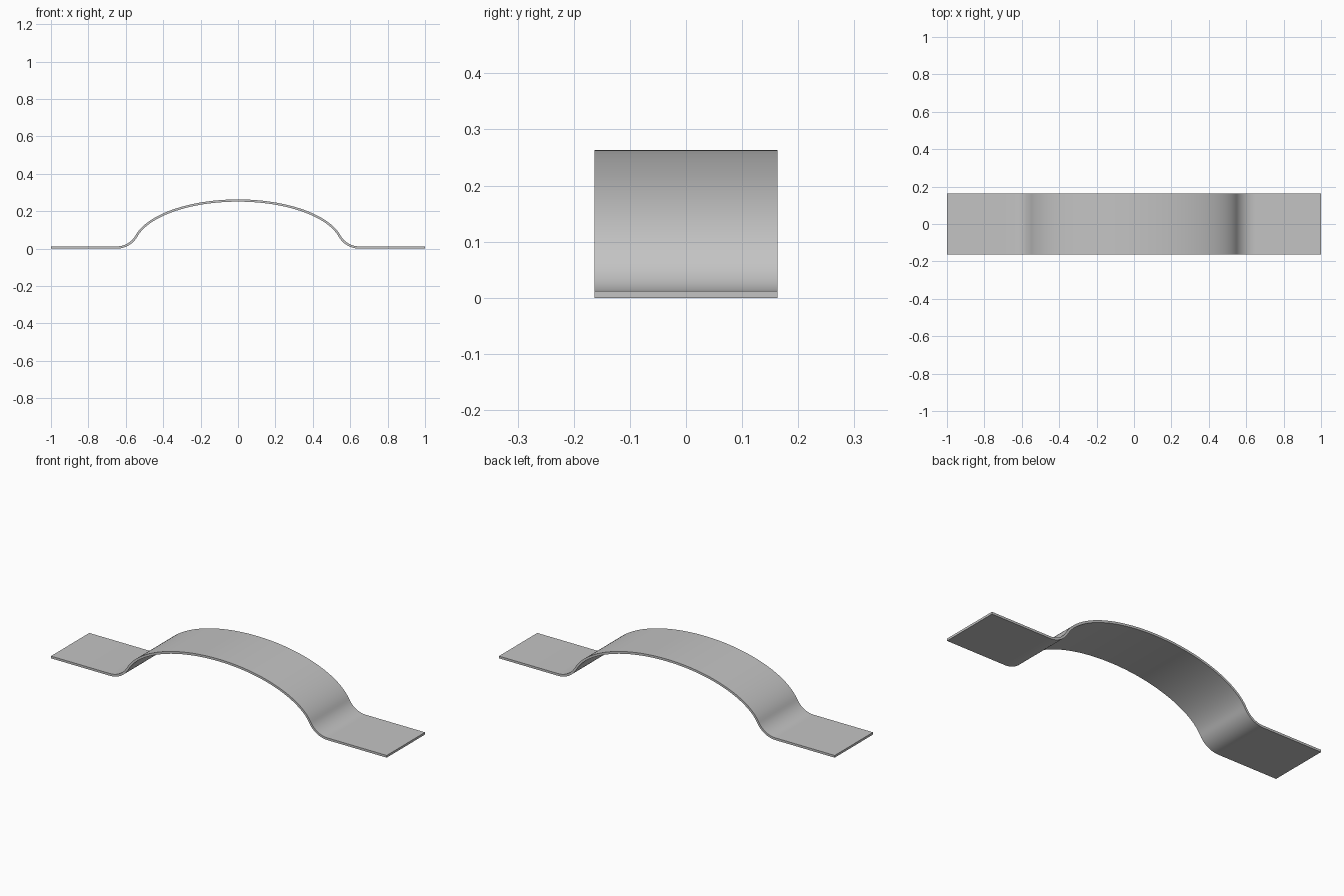
import bpy, bmesh
from math import sin, cos, tan, atan, pi, radians
from mathutils import Vector

cube = bpy.data.objects.get("Cube")
if cube:
    bpy.data.objects.remove(cube)

THICK = 0.012
HALF_WIDTH = 0.163
A, B = 0.56, 0.251      # half axes of the arch's middle line
R = 0.12                # fillet radius between arch and foot
ARCH_STEPS, FILLET_STEPS = 32, 12


def slope(t):
    """Downward angle of the ellipse at parameter t."""
    return atan(B / A / tan(t))


# Find where the fillet meets the arch tangentially
lo, hi = 0.01, 1.0
for _ in range(50):
    t = (lo + hi) / 2
    if B * sin(t) < R * (1 - cos(slope(t))):
        lo = t
    else:
        hi = t
theta = slope(t)
foot_x = A * cos(t) + R * sin(theta)

# Half profile from crown to foot end, then mirrored
half = []
for i in range(ARCH_STEPS + 1):
    a = pi / 2 + (t - pi / 2) * i / ARCH_STEPS
    half.append((A * cos(a), B * sin(a)))
for i in range(1, FILLET_STEPS + 1):
    a = theta * (1 - i / FILLET_STEPS)
    half.append((foot_x - R * sin(a), R * (1 - cos(a))))
half.append((1.0, 0.0))
spine = [Vector((-x, z)) for x, z in reversed(half[1:])] + [Vector(p) for p in half]

# Offset the middle line to the upper and lower skins
upper, lower = [], []
for i, p in enumerate(spine):
    d = (spine[min(i + 1, len(spine) - 1)] - spine[max(i - 1, 0)]).normalized()
    if abs(p.y) < 1e-6:
        d = Vector((1, 0))
    n = Vector((-d.y, d.x)) * THICK / 2
    upper.append(p + n)
    lower.append(p - n)

# Bent strap: quads between the skins, extruded across the width
bm = bmesh.new()
rows = [[bm.verts.new((p.x, -HALF_WIDTH, p.y + THICK / 2)) for p in line]
        for line in (lower, upper)]
faces = [bm.faces.new((rows[0][i], rows[0][i + 1], rows[1][i + 1], rows[1][i]))
         for i in range(len(spine) - 1)]
ext = bmesh.ops.extrude_face_region(bm, geom=faces, use_keep_orig=True)
bmesh.ops.translate(bm, vec=(0, 2 * HALF_WIDTH, 0),
                    verts=[g for g in ext["geom"] if isinstance(g, bmesh.types.BMVert)])
bmesh.ops.recalc_face_normals(bm, faces=bm.faces)
mesh = bpy.data.meshes.new("strap")
bm.to_mesh(mesh)
bm.free()
strap = bpy.data.objects.new("strap", mesh)
bpy.context.collection.objects.link(strap)

# Plain grey metal
grey = bpy.data.materials.new("light grey")
grey.use_nodes = True
colour = (0.55, 0.55, 0.55, 1)
grey.diffuse_color = colour
grey.node_tree.nodes["Principled BSDF"].inputs["Base Color"].default_value = colour
mesh.materials.append(grey)

bpy.context.view_layer.objects.active = strap
strap.select_set(True)
bpy.ops.object.shade_smooth_by_angle(angle=radians(30))
